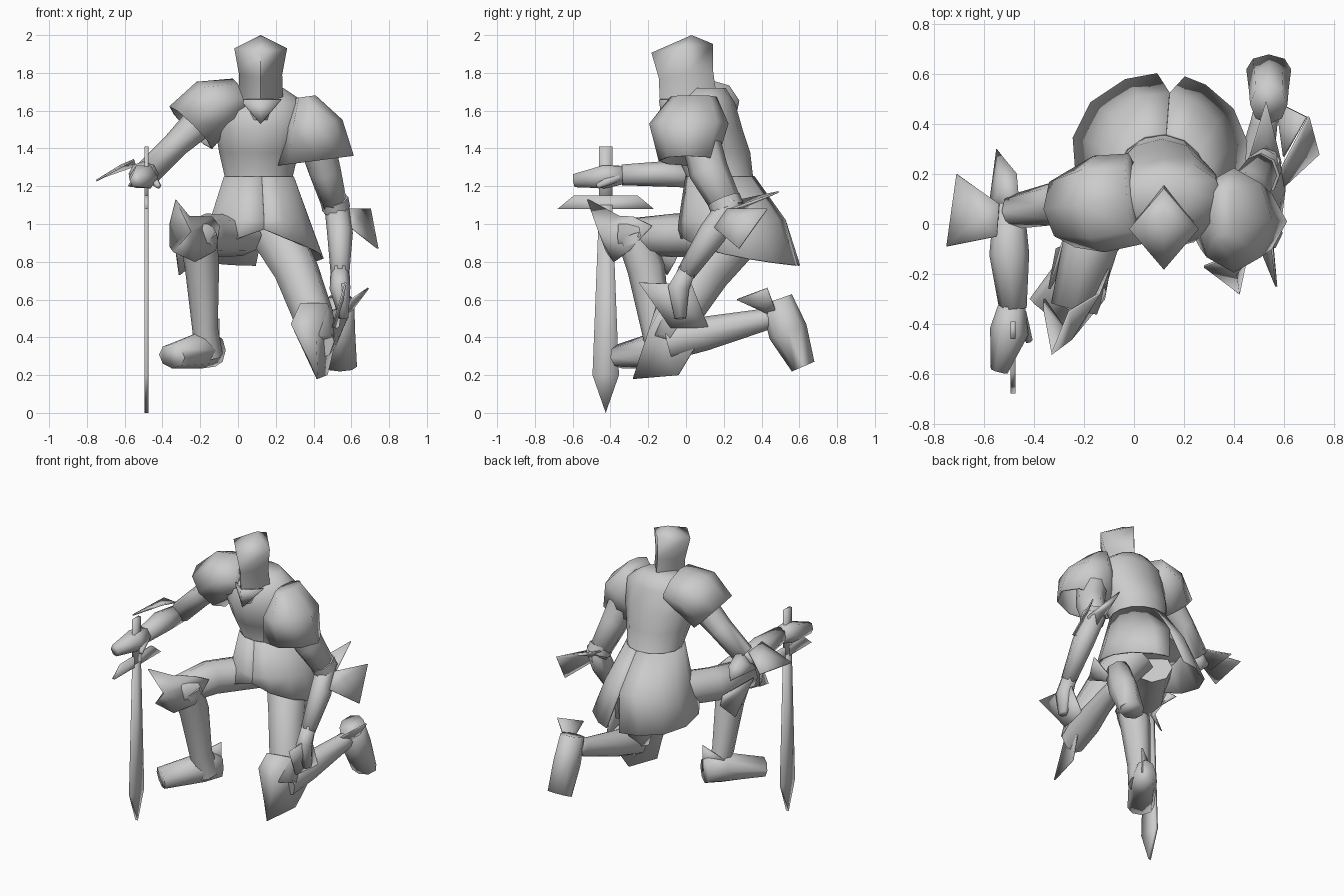
import bpy
import bmesh
from math import sin, cos, pi, radians
from mathutils import Vector

starter = bpy.data.objects.get("Cube")
if starter:
    bpy.data.objects.remove(starter, do_unlink=True)

steel = bpy.data.materials.new("plain_grey")
steel.use_nodes = True
grey = (.6, .6, .6, 1)
steel.diffuse_color = grey
steel.node_tree.nodes["Principled BSDF"].inputs["Base Color"].default_value = grey


def finish(name, bm, thickness=0):
    """Turn a bmesh into a shaded object, with optional sheet thickness."""
    bmesh.ops.recalc_face_normals(bm, faces=bm.faces)
    mesh = bpy.data.meshes.new(name)
    bm.to_mesh(mesh)
    bm.free()
    mesh.materials.append(steel)
    mesh.shade_smooth()
    mesh.set_sharp_from_angle(angle=radians(88))
    obj = bpy.data.objects.new(name, mesh)
    bpy.context.scene.collection.objects.link(obj)
    if thickness:
        solid = obj.modifiers.new("thickness", 'SOLIDIFY')
        solid.thickness = thickness
        solid.offset = 0


def bridge(bm, lower, upper, closed=True):
    count = len(lower)
    for i in range(count if closed else count - 1):
        j = (i + 1) % count
        bm.faces.new((lower[i], lower[j], upper[j], upper[i]))


def loft(name, rings, sides=8, axis=None, ref=(1, 0, 0), tip=None, hollow=False):
    """Skin elliptical rings (x, y, z, width, depth) along a path."""
    bm = bmesh.new()
    centres = [Vector(r[:3]) for r in rings]
    loops = []
    for i, ring in enumerate(rings):
        before, after = centres[max(i - 1, 0)], centres[min(i + 1, len(rings) - 1)]
        tangent = (Vector(axis) if axis else after - before).normalized()
        wide = Vector(ref) - tangent * tangent.dot(Vector(ref))
        wide.normalize()
        deep = tangent.cross(wide)
        width, depth = ring[3], ring[-1]
        turns = [2 * pi * k / sides for k in range(sides)]
        loops.append([bm.verts.new(centres[i] + wide * width * cos(t) + deep * depth * sin(t))
                      for t in turns])
    for lower, upper in zip(loops, loops[1:]):
        bridge(bm, lower, upper)
    if tip:
        peak = bm.verts.new(tip)
        for a, b in zip(loops[-1], loops[-1][1:] + loops[-1][:1]):
            bm.faces.new((a, b, peak))
    elif not hollow:
        bm.faces.new(loops[-1])
    bm.faces.new(loops[0])
    finish(name, bm, .01 if hollow else 0)


def plate(name, rim, apex=None, thickness=.009):
    """A sheet: one outline, or a faceted shell raised to an apex."""
    bm = bmesh.new()
    edge = [bm.verts.new(p) for p in rim]
    if apex:
        peak = bm.verts.new(apex)
        for a, b in zip(edge, edge[1:] + edge[:1]):
            bm.faces.new((a, b, peak))
    else:
        bm.faces.new(edge)
    finish(name, bm, thickness)


def ellipse_point(ring, degrees):
    x, y, z, width, depth = ring
    t = radians(degrees)
    return Vector((x + width * cos(t), y + depth * sin(t), z))


def skirt_panel(name, split, front, slit, steps=7):
    """Flared coat tail from the back split round to the front, hem rising forward."""
    waist, hip, hem = ((.11, .18, 1.25, .185, .18), (.115, .245, 1.02, .265, .28),
                       (.1, .27, .78, .37, .33))
    bm = bmesh.new()
    rows = [[], [], []]
    for k in range(steps + 1):
        share = k / steps
        angle = split + (front - split) * share
        middle = ellipse_point(hip, angle)
        low = ellipse_point(hem, angle if k else split + slit)
        points = (ellipse_point(waist, angle), middle, low.lerp(middle, .8 * share ** 2))
        for row, point in zip(rows, points):
            row.append(bm.verts.new(point))
    for upper, lower in zip(rows, rows[1:]):
        bridge(bm, upper, lower, closed=False)
    finish(name, bm, .01)


# Helmet, diamond shaped in plan, and torso
loft("helmet", [(.12, .02, 1.56, .14, .12), (.12, .01, 1.68, .15, .118),
                (.12, 0, 1.79, .145, .114), (.12, -.02, 1.93, .165, .14)],
     sides=4, ref=(0, -1, 0), tip=(.12, .03, 2))
plate("collar_point", [(.01, -.05, 1.66), (.12, -.14, 1.66), (.23, -.05, 1.66),
                       (.12, -.12, 1.53)])
loft("torso", [(.12, .12, 1.72, .12, .09), (.12, .1, 1.64, .24, .16),
               (.12, .1, 1.5, .24, .2), (.11, .14, 1.38, .21, .2),
               (.11, .18, 1.25, .18, .175), (.115, .23, 1.06, .25, .25),
               (.12, .23, 1, .25, .25)], sides=12, axis=(0, 0, -1))

# Coat tails meeting at a slit in the back
skirt_panel("left_coat_tail", 84, -85, -10)
skirt_panel("right_coat_tail", 84, 275, 7)

# Shoulder guards
loft("left_shoulder_guard", [(.36, .04, 1.67, .05, .12), (.4, .015, 1.53, .15, .205),
                             (.41, .01, 1.335, .2, .15)], axis=(-.13, 0, 1), hollow=True)
loft("right_shoulder_guard", [(0, .1, 1.66, .18, .11), (-.14, .08, 1.62, .19, .15),
                              (-.25, .06, 1.51, .15, .155)], ref=(0, 1, 0), hollow=True)

# Right arm, reaching for the sword
loft("right_upper_arm", [(-.13, .1, 1.61, .1), (-.33, .08, 1.42, .085, .07),
                         (-.48, .05, 1.27, .07)], ref=(0, 1, 0))
loft("right_forearm", [(-.5, .08, 1.25, .06), (-.5, -.12, 1.265, .08, .067),
                       (-.485, -.34, 1.26, .055)])
loft("right_hand", [(-.49, -.33, 1.26, .055), (-.5, -.43, 1.25, .078, .07),
                    (-.54, -.59, 1.23, .035, .04)], sides=6)
loft("right_thumb", [(-.46, -.36, 1.25, .03), (-.42, -.47, 1.2, .015)], sides=5)
plate("right_elbow_wing", [(-.71, .2, 1.25), (-.75, -.09, 1.23), (-.55, -.05, 1.34),
                           (-.54, .08, 1.31)], apex=(-.62, .03, 1.31))
plate("right_elbow_spike", [(-.55, .3, 1.2), (-.47, .2, 1.24), (-.46, .06, 1.33),
                            (-.58, .06, 1.2)], apex=(-.53, .15, 1.27))

# Left arm, hanging beside the knee
loft("left_upper_arm", [(.39, .06, 1.52, .1), (.46, .12, 1.28, .085, .105),
                        (.52, .23, 1.07, .065, .08)])
loft("left_forearm", [(.52, .25, 1.12, .065), (.54, .14, .95, .068, .075),
                      (.54, 0, .74, .05)])
loft("left_hand", [(.54, .01, .76, .05), (.54, -.04, .66, .055, .065),
                   (.56, -.03, .5, .025, .035)], sides=6)
loft("left_elbow_band", [(.51, .2, 1.13, .075, .09), (.52, .22, 1.08, .075, .09)])
plate("left_elbow_wing", [(.7, .43, 1.08), (.74, .28, .87), (.6, .15, .98),
                          (.59, .22, 1.08)], apex=(.64, .26, 1.03))
plate("left_elbow_spike", [(.53, .49, 1.17), (.46, .25, 1.12), (.53, .24, 1),
                           (.59, .24, 1.08)], apex=(.53, .33, 1.1))

# Right leg, foot planted in front
loft("right_thigh", [(.02, .2, .94, .13, .11), (-.17, -.06, .94, .115),
                     (-.24, -.34, .93, .095)])
loft("right_shin", [(-.21, -.27, .94, .1), (-.19, -.21, .76, .09, .1),
                    (-.175, -.16, .45, .068, .078), (-.155, -.12, .3, .075, .085)])
loft("right_foot", [(-.12, -.03, .33, .065, .085), (-.19, -.14, .335, .09, .1),
                    (-.35, -.35, .3, .085, .065)])
plate("right_knee_guard", [(-.33, -.52, 1.13), (-.36, -.34, 1), (-.36, -.3, .88),
                           (-.34, -.42, .85), (-.23, -.38, .8), (-.12, -.3, .86),
                           (-.1, -.18, .99), (-.14, -.28, 1.04), (-.26, -.35, 1.04)],
      apex=(-.25, -.46, .96))
plate("right_knee_wing", [(-.34, -.26, .95), (-.31, -.1, .73), (-.22, -.06, .8),
                          (-.27, -.02, .9)])
plate("right_heel_spur", [(-.1, -.04, .5), (-.23, -.1, .41), (-.1, -.04, .32)])

# Left leg, kneeling
loft("left_thigh", [(.2, .26, .95, .14, .15), (.31, .1, .75, .12, .135),
                    (.4, -.04, .51, .108, .11), (.43, -.09, .38, .08)])
loft("left_shin", [(.43, -.09, .38, .08, .1), (.46, .1, .42, .085, .09),
                   (.52, .4, .49, .055, .06), (.54, .5, .52, .05)])
loft("left_foot", [(.54, .48, .6, .075, .085), (.54, .54, .43, .08, .105),
                   (.54, .62, .245, .09, .065)])
plate("left_knee_guard", [(.42, -.28, .18), (.28, -.17, .47), (.33, -.15, .58),
                          (.47, -.12, .58), (.53, .11, .45), (.47, -.04, .2)],
      apex=(.41, -.2, .42))
plate("left_knee_wing", [(.57, -.25, .69), (.54, .03, .68), (.53, .12, .45),
                         (.5, -.08, .45)], apex=(.55, -.03, .57))
plate("left_ankle_spike", [(.69, .43, .66), (.6, .27, .6), (.57, .49, .5)],
      apex=(.61, .4, .57))


# Sword standing on its point
def sword_part(name, outline):
    plate(name, [(-.485, y - .425, z) for y, z in outline], thickness=.02)


sword_part("sword_blade", [(0, 0), (.07, .2), (.035, 1.1), (-.035, 1.1), (-.07, .2)])
sword_part("sword_guard", [(-.255, 1.08), (.255, 1.08), (.17, 1.15), (-.17, 1.15)])
sword_part("sword_grip", [(-.035, 1.1), (.035, 1.1), (.035, 1.41), (-.035, 1.41)])
